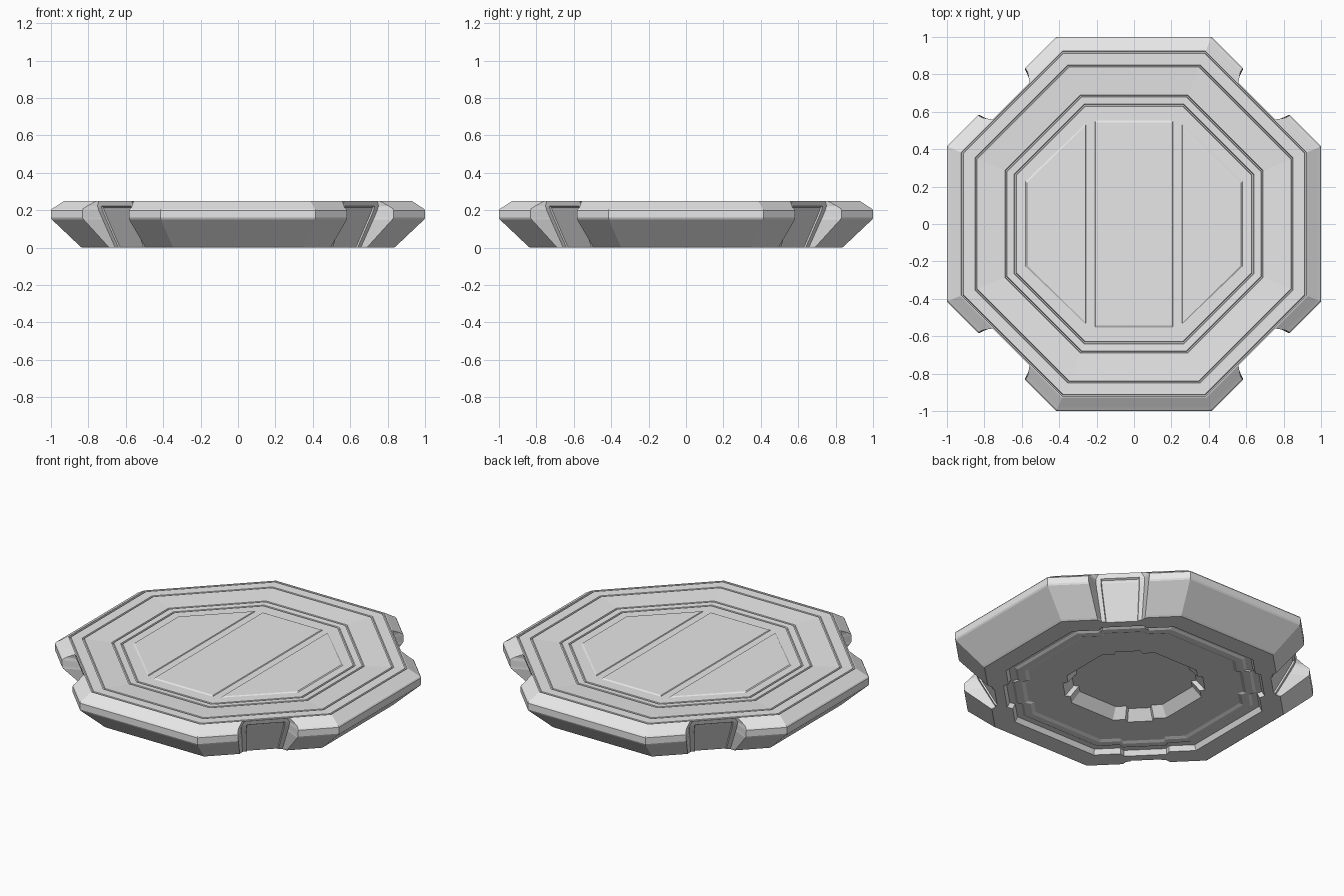
import bpy, bmesh, math
from mathutils import Vector

cube = bpy.data.objects.get("Cube")
if cube:
    bpy.data.objects.remove(cube, do_unlink=True)

grey = bpy.data.materials.new("light_grey")
grey.use_nodes = True
colour = (0.8, 0.8, 0.8, 1)
grey.diffuse_color = colour
grey.node_tree.nodes["Principled BSDF"].inputs["Base Color"].default_value = colour


def finish(bm, name):
    bmesh.ops.recalc_face_normals(bm, faces=bm.faces)
    mesh = bpy.data.meshes.new(name)
    bm.to_mesh(mesh)
    bm.free()
    mesh.materials.append(grey)
    obj = bpy.data.objects.new(name, mesh)
    bpy.context.collection.objects.link(obj)


def octagon(apothem, notch, wide, narrow, z, sunk=0):
    """Octagon whose diagonal sides are notched, with a sunken strip in each notch."""
    half = apothem * math.tan(math.pi / 8)
    outer, inner = narrow * 0.8, narrow * 0.77
    right_side = [(apothem, half), (apothem, wide), (notch, narrow),
                  (notch, outer), (notch - sunk, inner)]
    side = [(d, -s) for d, s in right_side] + right_side[::-1]
    points = []
    for k in range(4):
        angle = math.pi / 4 + k * math.pi / 2
        out = Vector((math.cos(angle), math.sin(angle), 0))
        along = Vector((-out.y, out.x, 0))
        points += [out * d + along * s + Vector((0, 0, z)) for d, s in side]
    return points


def step(apothem, z, jog=0):
    wide = min(0.14, apothem * 0.22)
    return octagon(apothem, apothem + jog, wide, wide * 0.88, z)


def groove(apothem, z):
    return [(apothem + 0.006, z), (apothem + 0.003, z - 0.01),
            (apothem - 0.003, z - 0.01), (apothem - 0.006, z)]


# Profile from the underside centre, round the rim, to the top centre
underside = [(0.325, 0.09), (0.375, 0.03), (0.59, 0.03), (0.61, 0.022),
             (0.65, 0.022), (0.665, 0.03), (0.7, 0.03), (0.715, 0.0)]
rings = [step(a, z, 0.03) for a, z in underside]
rings += [octagon(0.835, 0.81, 0.137, 0.115, 0, 0.01),
          octagon(0.845, 0.815, 0.139, 0.118, 0.008, 0.01),
          octagon(0.995, 0.888, 0.172, 0.135, 0.15, 0.01),
          octagon(1.0, 0.893, 0.175, 0.137, 0.16, 0.01),
          octagon(1.0, 0.913, 0.177, 0.14, 0.2, 0.01),
          octagon(0.994, 0.916, 0.177, 0.14, 0.208, 0.01),
          octagon(0.981, 0.92, 0.174, 0.14, 0.216, 0.01),
          octagon(0.972, 0.922, 0.17, 0.14, 0.222)]
top = ([(0.93, 0.25)] + groove(0.918, 0.25) + groove(0.845, 0.249)
       + groove(0.684, 0.239) + groove(0.635, 0.237))
rings += [step(a, z) for a, z in top]

# Platform body
bm = bmesh.new()
loops = [[bm.verts.new(p) for p in ring] for ring in rings]
count = len(loops[0])
for low, high in zip(loops, loops[1:]):
    for i in range(count):
        j = (i + 1) % count
        bm.faces.new((low[i], low[j], high[j], high[i]))
bm.faces.new(loops[0])
bm.faces.new(loops[-1])
finish(bm, "platform_body")


# Thin plates on the deck, with sloped edges
def plate(name, outline, z, height):
    bm = bmesh.new()
    face = bm.faces.new([bm.verts.new((x, y, z)) for x, y in outline])
    raised = bmesh.ops.extrude_face_region(bm, geom=[face])
    centre = sum((Vector((x, y, 0)) for x, y in outline), Vector()) / len(outline)
    for v in raised["geom"]:
        if isinstance(v, bmesh.types.BMVert):
            inward = centre - v.co
            inward.z = 0
            v.co += inward.normalized() * 0.012
            v.co.z += height
    finish(bm, name)


plate("deck_centre_plate", [(-0.21, -0.555), (0.21, -0.555), (0.21, 0.555), (-0.21, 0.555)],
      0.236, 0.006)
for side, name in ((1, "left"), (-1, "right")):
    shape = [(0.255, -0.54), (0.58, -0.23), (0.58, 0.23), (0.255, 0.54)]
    plate("deck_plate_" + name, [(x * side, y) for x, y in shape], 0.236, 0.006)
